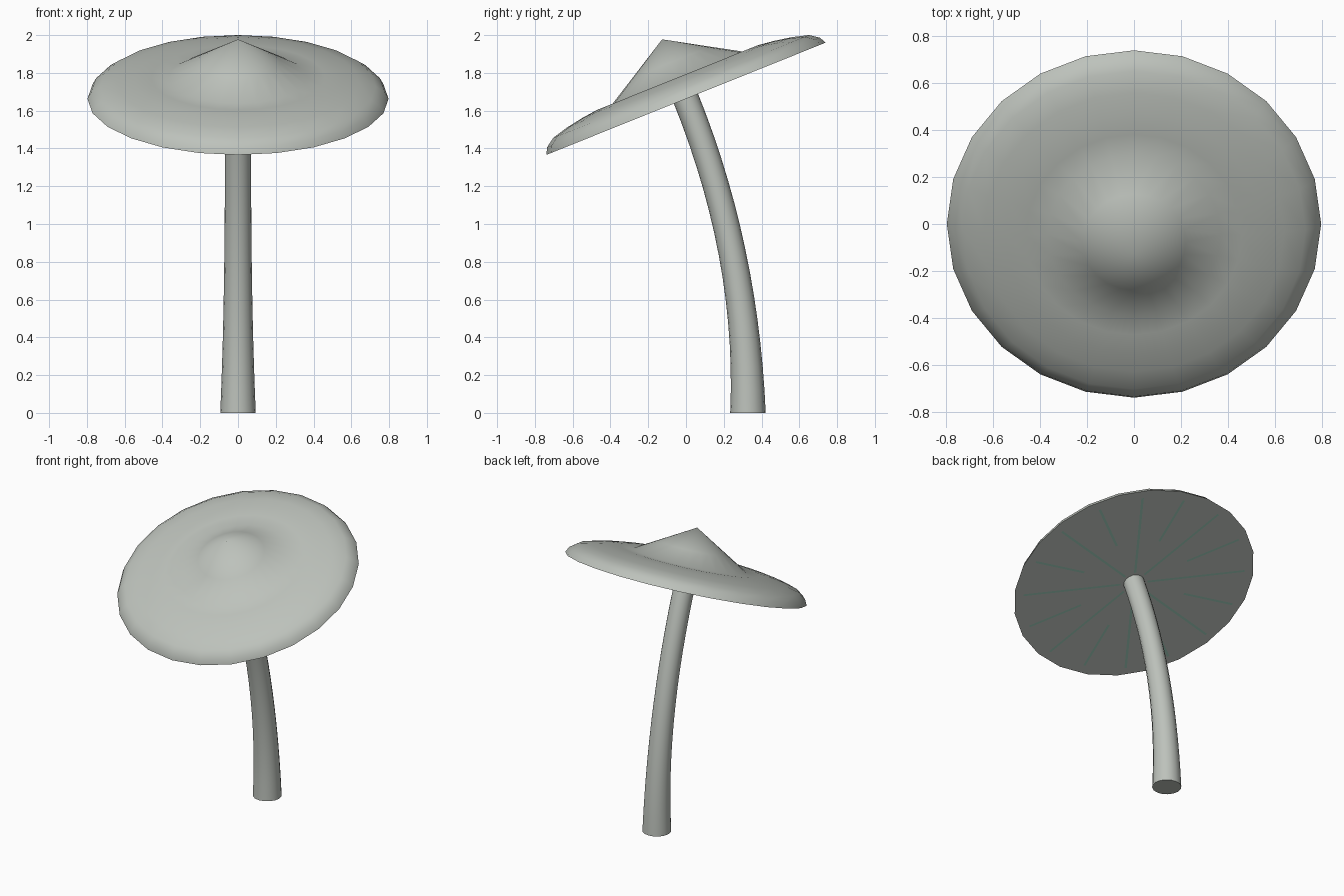
import bpy, bmesh, math
from mathutils import Matrix, Vector

if "Cube" in bpy.data.objects:
    bpy.data.objects.remove(bpy.data.objects["Cube"])

TILT = math.radians(21.9)
CAP_MATRIX = Matrix.Translation((0, 0, 1.663)) @ Matrix.Rotation(TILT, 4, 'X')


def material(name, rgb):
    m = bpy.data.materials.new(name)
    m.diffuse_color = (*rgb, 1)
    m.use_nodes = True
    m.node_tree.nodes["Principled BSDF"].inputs["Base Color"].default_value = m.diffuse_color
    return m


def finish(bm, name, mat, smooth=None):
    if smooth:
        bmesh.ops.recalc_face_normals(bm, faces=bm.faces)
    mesh = bpy.data.meshes.new(name)
    bm.to_mesh(mesh)
    bm.free()
    mesh.materials.append(mat)
    ob = bpy.data.objects.new(name, mesh)
    bpy.context.collection.objects.link(ob)
    if smooth:
        bpy.ops.object.select_all(action='DESELECT')
        ob.select_set(True)
        bpy.context.view_layer.objects.active = ob
        bpy.ops.object.shade_smooth_by_angle(angle=math.radians(smooth))
    return ob


def bridge(bm, rings):
    for a, b in zip(rings, rings[1:]):
        n = len(a)
        for i in range(n):
            bm.faces.new((a[i], a[(i + 1) % n], b[(i + 1) % n], b[i]))


grey = material("pale_grey", (0.51, 0.54, 0.50))
mint = material("gill_mint", (0.34, 0.58, 0.48))

# Cap: lathed rounded brim with a pointed centre and a flat underside
SIDES = 24
profile = [(.797, 0), (.778, .036), (.73, .070), (.64, .094), (.55, .110),
           (.46, .121), (.37, .121), (.22, .209)]
bm = bmesh.new()
rings = [[bm.verts.new((r * math.cos(math.tau * i / SIDES),
                        r * math.sin(math.tau * i / SIDES), h))
          for i in range(SIDES)] for r, h in profile]
bridge(bm, rings)
apex = bm.verts.new((0, 0, .339))
for i in range(SIDES):
    bm.faces.new((rings[-1][i], rings[-1][(i + 1) % SIDES], apex))
bm.faces.new(rings[0])
finish(bm, "cap", grey, 60).matrix_world = CAP_MATRIX

# Stem: tapered tube that bends from upright into the cap axis
STEPS, SEG = 14, 16
top = CAP_MATRIX @ Vector((0, 0, .02))
p0, p1 = Vector((0, .328, 0)), Vector((0, .328, .857))
bm = bmesh.new()
rings = []
for k in range(STEPS + 1):
    t = k / STEPS
    pos = p0 * (1 - t) ** 2 + p1 * 2 * t * (1 - t) + top * t * t
    tan = ((p1 - p0) * (1 - t) + (top - p1) * t).normalized()
    across = Vector((1, 0, 0))
    side = tan.cross(across)
    r = .069 + .025 * (1 - t) ** 3
    rings.append([bm.verts.new(pos + r * (across * math.cos(math.tau * i / SEG)
                                          + side * math.sin(math.tau * i / SEG)))
                  for i in range(SEG)])
bridge(bm, rings)
bm.faces.new(rings[0])
bm.faces.new(rings[-1])
finish(bm, "stem", grey, 50)

# Gills: alternating long and short thin strips just under the cap
bm = bmesh.new()
for k in range(8):
    for angle, r0, r1 in ((11.5, .09, .735), (34, .37, .73)):
        turn = Matrix.Rotation(math.radians(angle + 45 * k), 4, 'Z')
        bm.faces.new([bm.verts.new(turn @ Vector((x, y, -.003))) for x, y in
                      ((r0, -.008), (r1, -.008), (r1, .008), (r0, .008))])
finish(bm, "gills", mint).matrix_world = CAP_MATRIX
